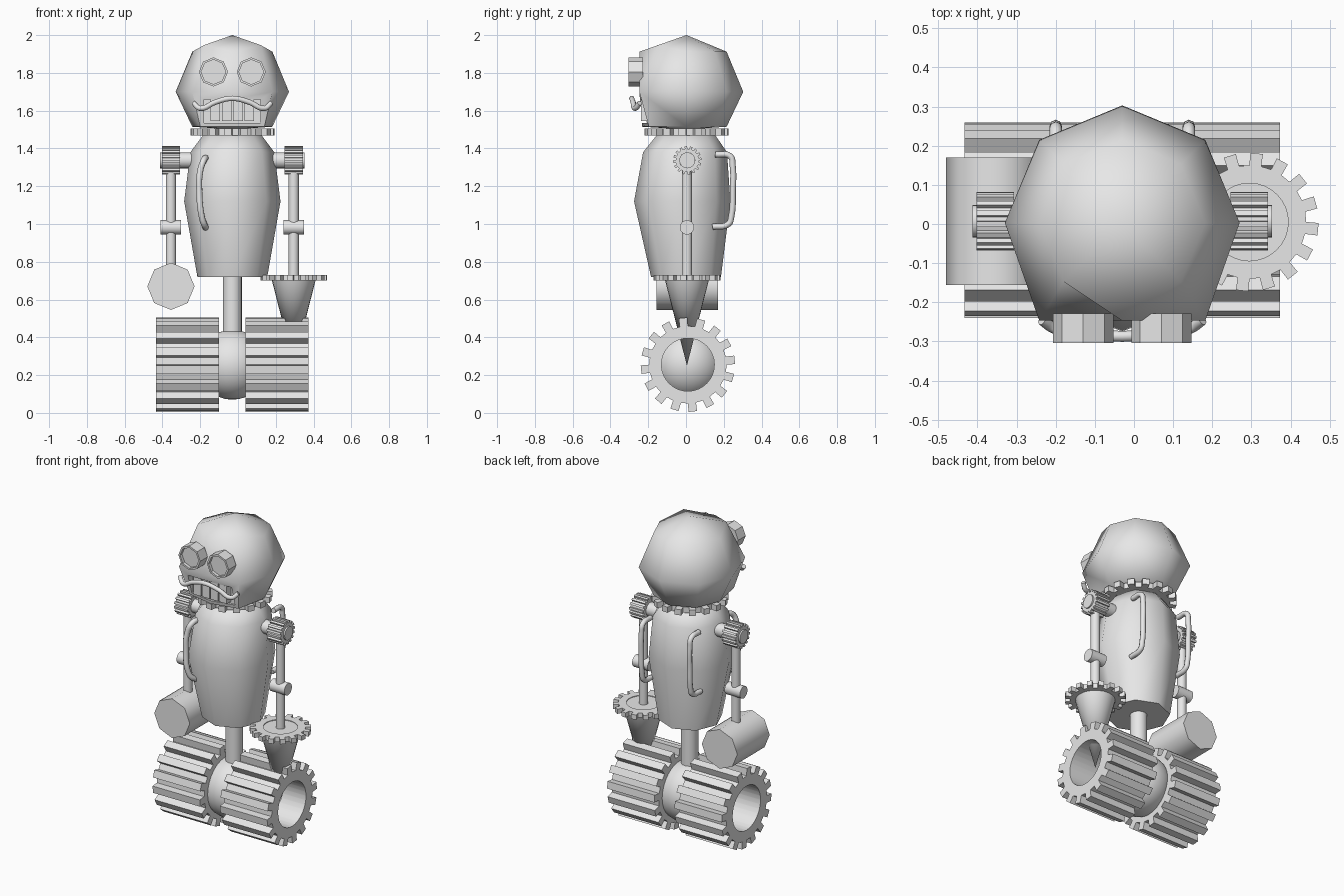
import bpy, bmesh
from math import sin, cos, pi, radians
from mathutils import Matrix, Vector

if "Cube" in bpy.data.objects:
    bpy.data.objects.remove(bpy.data.objects["Cube"], do_unlink=True)

GREY = (0.8, 0.8, 0.8, 1)
metal = bpy.data.materials.new("grey_metal")
metal.use_nodes = True
metal.diffuse_color = GREY
metal.node_tree.nodes["Principled BSDF"].inputs["Base Color"].default_value = GREY

MID = -0.03          # the robot's own centre line
ARM = 0.325          # arm offset from the centre line
AXIS = {"z": Matrix.Identity(4),
        "x": Matrix(((0, 0, 1), (1, 0, 0), (0, 1, 0))).to_4x4(),
        "y": Matrix(((1, 0, 0), (0, 0, -1), (0, 1, 0))).to_4x4()}


def finish(name, bm, smooth=35):
    bmesh.ops.recalc_face_normals(bm, faces=bm.faces)
    mesh = bpy.data.meshes.new(name)
    bm.to_mesh(mesh)
    bm.free()
    mesh.materials.append(metal)
    if smooth:
        mesh.shade_smooth()
        mesh.set_sharp_from_angle(angle=radians(smooth))
    ob = bpy.data.objects.new(name, mesh)
    bpy.context.collection.objects.link(ob)
    return ob


def place(centre, axis):
    return Matrix.Translation(centre) @ AXIS[axis]


def cylinder(name, centre, r, length, axis="z", sides=20, r_top=None, smooth=35):
    bm = bmesh.new()
    bmesh.ops.create_cone(bm, cap_ends=True, segments=sides, radius1=r,
                          radius2=r if r_top is None else r_top, depth=length,
                          matrix=place(centre, axis))
    return finish(name, bm, smooth)


def box(name, centre, size):
    bm = bmesh.new()
    bmesh.ops.create_cube(bm, size=1, matrix=Matrix.Translation(centre) @ Matrix.Diagonal((*size, 1)))
    return finish(name, bm, None)


def gear(name, centre, r, width, axis="z", phase=-6, teeth=16):
    """Toothed ring with a round hole."""
    bm = bmesh.new()
    root, hole, pitch = r * 0.82, r * 0.56, 2 * pi / teeth
    profile = []
    for i in range(teeth):
        mid = radians(phase) + i * pitch
        for k, rad in ((-0.27, root), (-0.23, r), (0.23, r), (0.27, root)):
            profile.append((mid + k * pitch, rad))
    loops = []
    for h in (-width / 2, width / 2):
        loops.append([bm.verts.new((rad * cos(a), rad * sin(a), h)) for a, rad in profile])
        loops.append([bm.verts.new((hole * cos(a), hole * sin(a), h)) for a, rad in profile])
    n = len(profile)
    for a, b in ((0, 1), (1, 3), (3, 2), (2, 0)):
        for i in range(n):
            j = (i + 1) % n
            bm.faces.new((loops[a][i], loops[a][j], loops[b][j], loops[b][i]))
    bm.transform(place(centre, axis))
    return finish(name, bm)


def lathe(name, rings, sides=8, smooth=60):
    """Rings are (height, radius, y shift)."""
    bm = bmesh.new()
    loops = [[bm.verts.new((MID + r * cos(2 * pi * i / sides), y + r * sin(2 * pi * i / sides), z))
              for i in range(sides)] for z, r, y in rings]
    for lo, hi in zip(loops, loops[1:]):
        for i in range(sides):
            j = (i + 1) % sides
            bm.faces.new((lo[i], lo[j], hi[j], hi[i]))
    bm.faces.new(loops[0])
    bm.faces.new(loops[-1])
    return finish(name, bm, smooth)


def pipe(name, points, r):
    curve = bpy.data.curves.new(name, "CURVE")
    curve.dimensions = "3D"
    curve.bevel_depth, curve.bevel_resolution = r, 2
    curve.resolution_u, curve.use_fill_caps = 5, True
    spline = curve.splines.new("BEZIER")
    spline.bezier_points.add(len(points) - 1)
    for bp, p in zip(spline.bezier_points, points):
        bp.co = p
        bp.handle_left_type = bp.handle_right_type = "AUTO"
    curve.materials.append(metal)
    ob = bpy.data.objects.new(name, curve)
    bpy.context.collection.objects.link(ob)


# Drive unit: two toothed rollers around a ball, with a post
for side, name in ((-1, "right_roller"), (1, "left_roller")):
    gear(name, (MID + side * 0.237, 0.01, 0.255), 0.25, 0.332, "x", 6)
bm = bmesh.new()
bmesh.ops.create_uvsphere(bm, u_segments=32, v_segments=16, radius=0.185,
                          matrix=Matrix.Translation((MID, 0.01, 0.255)))
finish("drive_ball", bm)
cylinder("waist_post", (MID, 0.005, 0.57), 0.05, 0.34)

# Torso and collar
lathe("torso", [(0.72, 0.185, 0), (1.12, 0.255, -0.02), (1.38, 0.222, -0.005), (1.47, 0.155, 0)])
gear("collar_gear", (MID, 0.003, 1.487), 0.222, 0.036)

# Head: coarse ball with a flattened face and base
bm = bmesh.new()
bmesh.ops.create_uvsphere(bm, u_segments=8, v_segments=4, radius=0.3)
for v in bm.verts:
    x, y, z = v.co
    if y < -0.2:
        v.co.y = -0.25
    if z < -0.1:
        v.co.z = -0.2 if z < -0.25 else -0.185
        if y < -0.1:
            v.co.y = -0.235 if abs(x) < 0.05 else -0.2
            v.co.x *= 1.13
    elif z > 0.1 and abs(x) > 0.1 and y < -0.1:
        v.co.z += 0.035
bm.transform(Matrix.Translation((MID, 0.003, 1.70)))
head = finish("head", bm, 62)

# Mouth recess and teeth
cutter = box("mouth_cutter", (MID, -0.25, 1.597), (0.3, 0.11, 0.125))
cutter.hide_render = True
cutter.hide_viewport = True
cutter.display_type = "WIRE"
cut = head.modifiers.new("mouth", "BOOLEAN")
cut.object, cut.operation, cut.solver = cutter, "DIFFERENCE", "EXACT"
for i in range(4):
    box(f"tooth_{i + 1}", (MID + (i - 1.5) * 0.06, -0.212, 1.602), (0.052, 0.05, 0.112))

# Curled upper lip
half = [(0.205, -0.245, 1.64), (0.17, -0.268, 1.612), (0.09, -0.28, 1.645)]
lip = [(MID - x, y, z) for x, y, z in half] + [(MID, -0.287, 1.665)]
lip += [(MID + x, y, z) for x, y, z in reversed(half)]
pipe("upper_lip", lip, 0.014)

# Eyes: octagonal cups with a sunken lens
for side, name in ((-1, "right_eye"), (1, "left_eye")):
    bm = bmesh.new()
    bmesh.ops.create_cone(bm, cap_ends=True, segments=8, radius1=0.077, radius2=0.077, depth=0.075,
                          matrix=place((MID + side * 0.1, -0.266, 1.805), "y"))
    front = min(bm.faces, key=lambda f: f.calc_center_median().y)
    bmesh.ops.inset_region(bm, faces=[front], thickness=0.012)
    ring = bmesh.ops.extrude_face_region(bm, geom=[front])["geom"]
    bmesh.ops.translate(bm, vec=(0, 0.02, 0), verts=[g for g in ring if isinstance(g, bmesh.types.BMVert)])
    if front.is_valid:
        bmesh.ops.delete(bm, geom=[front], context="FACES_ONLY")
    finish(name, bm, None)

# Arms
for side, name in ((-1, "right"), (1, "left")):
    x = MID + side * ARM
    cylinder(name + "_shoulder_axle", (MID + side * 0.265, 0.007, 1.337), 0.042, 0.235, "x")
    gear(name + "_shoulder_gear", (x, 0.007, 1.337), 0.075, 0.096, "x", 6)
    cylinder(name + "_arm_rod", (x, 0.005, 1.0), 0.027, 0.62)
    cylinder(name + "_elbow", (x, 0.005, 0.982), 0.038, 0.108, "x")

# Hammer hand
cylinder("hammer_head", (MID - ARM, 0.007, 0.67), 0.125, 0.325, "y", 8, smooth=50)

# Drill hand
gear("drill_gear", (MID + ARM, 0.005, 0.715), 0.177, 0.03)
cylinder("drill_cone", (MID + ARM, 0.005, 0.488), 0.0, 0.476, r_top=0.122, sides=24)

# Back handles, mirrored, and one front hose
back = [(0.155, 1.368), (0.235, 1.358), (0.247, 1.31), (0.248, 1.18), (0.24, 1.04), (0.225, 1.0), (0.14, 0.985)]
for side, name in ((-1, "right_back_handle"), (1, "left_back_handle")):
    pipe(name, [(MID + side * 0.17, y, z) for y, z in back], 0.016)
pipe("front_hose", [(-0.165, -0.14, 1.35), (-0.18, -0.205, 1.34), (-0.2, -0.225, 1.28),
                    (-0.205, -0.23, 1.18), (-0.19, -0.225, 1.03), (-0.175, -0.2, 0.99),
                    (-0.165, -0.13, 0.975)], 0.017)
